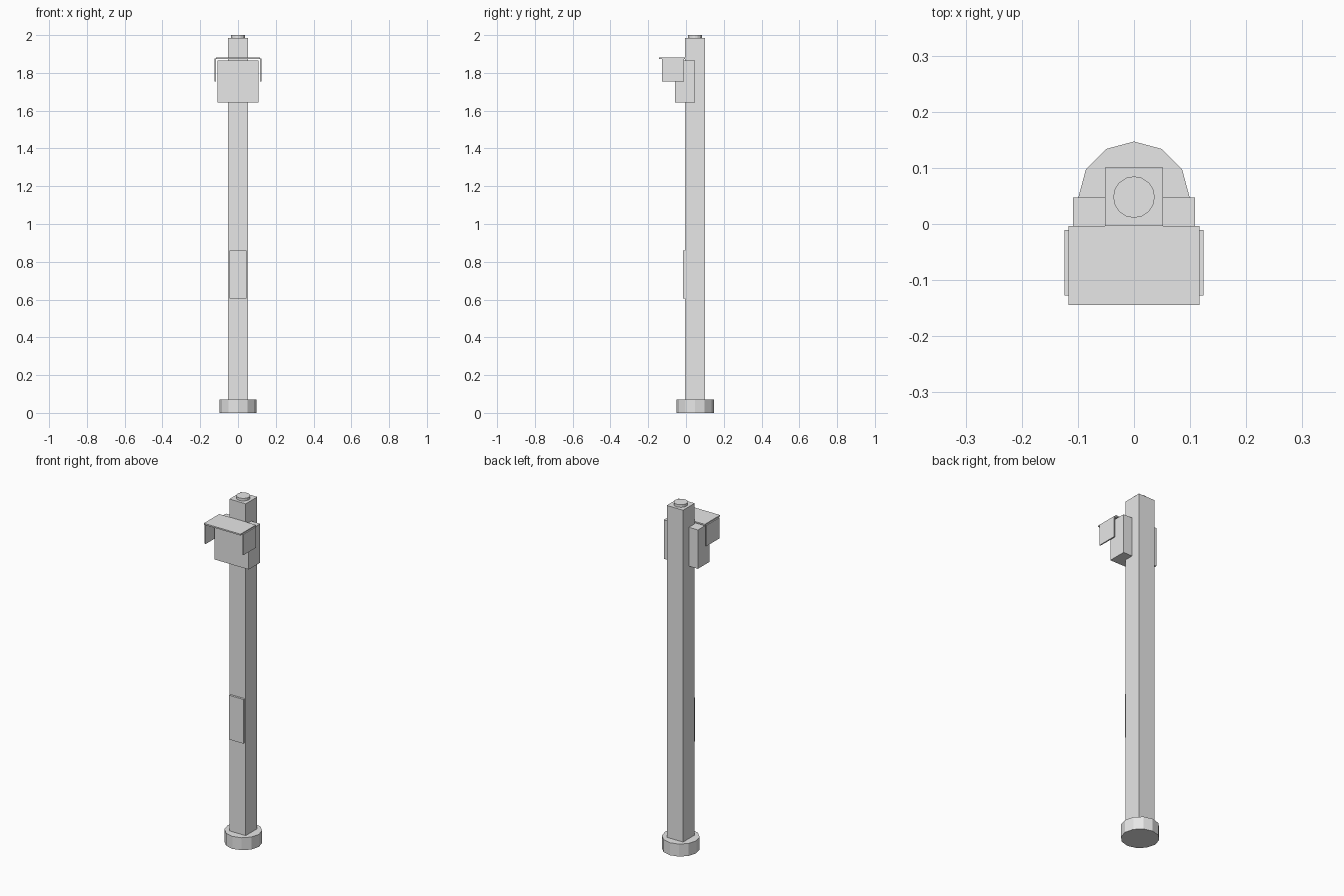
import bpy
import math

cube = bpy.data.objects.get("Cube")
if cube:
    bpy.data.objects.remove(cube, do_unlink=True)

# Single painted-metal colour
COLOUR = (0.8, 0.8, 0.8, 1.0)
grey = bpy.data.materials.new("light_grey")
grey.use_nodes = True
grey.diffuse_color = COLOUR
shader = next(n for n in grey.node_tree.nodes if n.type == 'BSDF_PRINCIPLED')
shader.inputs["Base Color"].default_value = COLOUR

AXIS_Y = 0.048  # centre line of the post


def finish(name):
    obj = bpy.context.object
    obj.name = name
    obj.data.name = name
    obj.data.materials.append(grey)
    return obj


def box(name, x, y, z):
    """Box from (min, max) extents."""
    ends = (x, y, z)
    bpy.ops.mesh.primitive_cube_add(size=1, location=[(a + b) / 2 for a, b in ends])
    obj = finish(name)
    for v in obj.data.vertices:
        for i, (a, b) in enumerate(ends):
            v.co[i] *= b - a
    return obj


def disc(name, sides, radius, z):
    """Upright prism on the post's centre line, with a corner facing the back."""
    bpy.ops.mesh.primitive_cylinder_add(
        vertices=sides, radius=radius, depth=z[1] - z[0],
        location=(0, AXIS_Y, (z[0] + z[1]) / 2))
    return finish(name)


# Post with its foot and top cap
disc("base_foot", 12, 0.099, (0, 0.072))
box("post", (-0.052, 0.052), (-0.004, 0.101), (0.07, 1.985))
disc("top_cap", 16, 0.037, (1.984, 2.0))

# Access panel on the front of the post
box("front_panel", (-0.045, 0.045), (-0.016, -0.003), (0.605, 0.86))

# Head housing and its hood
box("head_housing", (-0.109, 0.109), (-0.058, 0.047), (1.642, 1.866))
box("hood_top", (-0.117, 0.117), (-0.144, -0.004), (1.873, 1.881))
for side, sign in (("left", 1), ("right", -1)):
    box("hood_flap_" + side, sorted((sign * 0.117, sign * 0.124)),
        (-0.127, -0.011), (1.755, 1.875))
